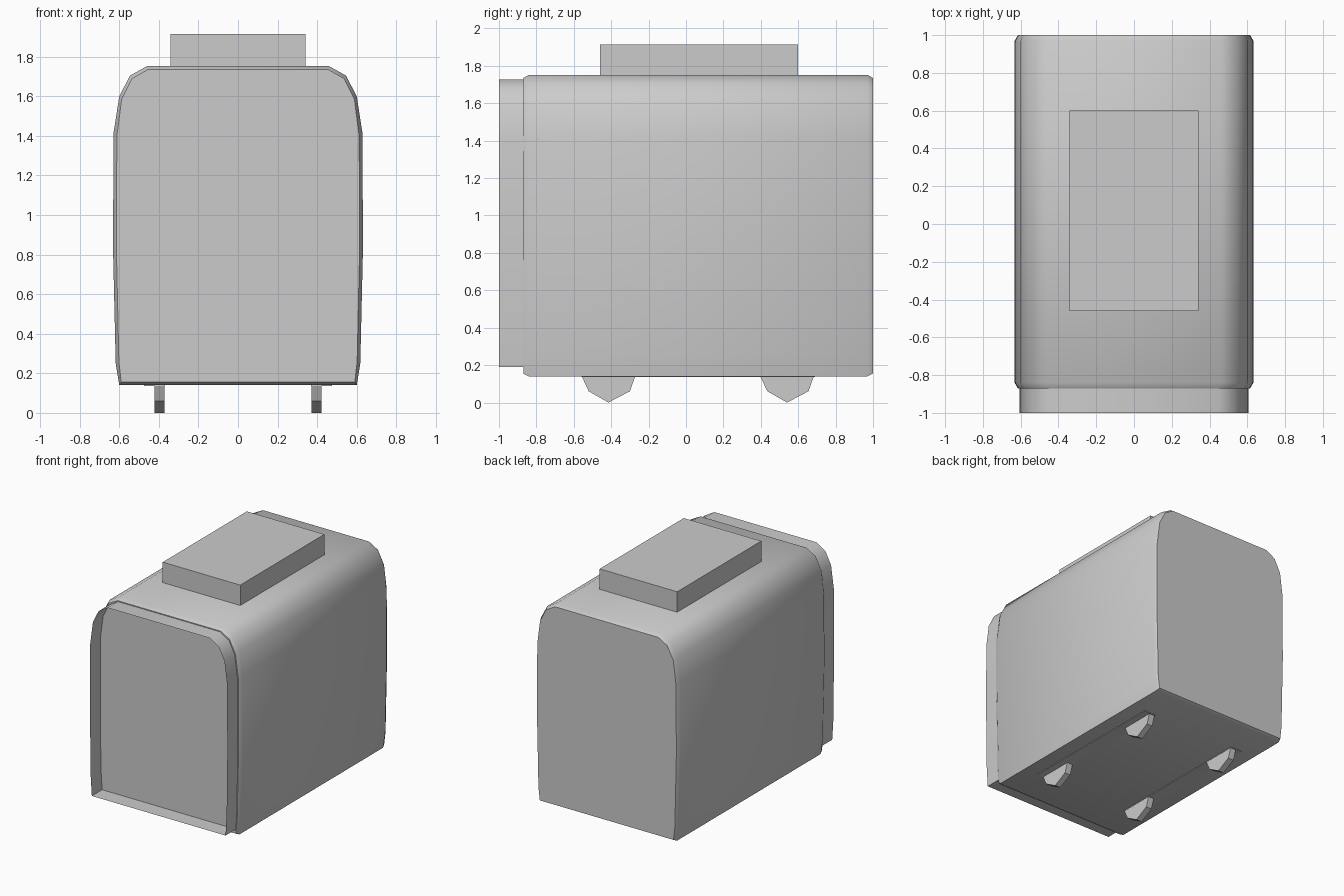
import bpy, bmesh, math

if "Cube" in bpy.data.objects:
    bpy.data.objects.remove(bpy.data.objects["Cube"], do_unlink=True)

grey = bpy.data.materials.new("plain grey")
grey.use_nodes = True
grey.diffuse_color = (0.6, 0.6, 0.6, 1)
grey.node_tree.nodes["Principled BSDF"].inputs["Base Color"].default_value = (0.6, 0.6, 0.6, 1)


def finish(name, bm, smooth=False):
    bmesh.ops.recalc_face_normals(bm, faces=bm.faces)
    mesh = bpy.data.meshes.new(name)
    bm.to_mesh(mesh)
    bm.free()
    mesh.materials.append(grey)
    obj = bpy.data.objects.new(name, mesh)
    bpy.context.collection.objects.link(obj)
    if smooth:
        bpy.ops.object.select_all(action='DESELECT')
        obj.select_set(True)
        bpy.context.view_layer.objects.active = obj
        bpy.ops.object.shade_smooth_by_angle(angle=math.radians(40))
    return obj


def mirrored(half):
    """Close a right-hand outline with its mirror image."""
    return half + [(-x, z) for x, z in reversed(half)]


def loft(name, sections, caps=True, smooth=False):
    """Join outlines, each given as (y, points), along y."""
    bm = bmesh.new()
    rings = [[bm.verts.new((x, y, z)) for x, z in pts] for y, pts in sections]
    count = len(rings[0])
    for a, b in zip(rings, rings[1:]):
        for i in range(count):
            j = (i + 1) % count
            bm.faces.new((a[i], a[j], b[j], b[i]))
    if caps:
        bm.faces.new(rings[0])
        bm.faces.new(rings[-1])
    return finish(name, bm, smooth)


def box(name, x0, x1, y0, y1, z0, z1):
    return loft(name, [(y, [(x0, z0), (x1, z0), (x1, z1), (x0, z1)]) for y in (y0, y1)])


# Rounded body with softly chamfered ends
outer = mirrored([(0.60, 0.14), (0.618, 0.25), (0.632, 0.85), (0.628, 1.42),
                  (0.60, 1.60), (0.545, 1.705), (0.46, 1.752)])
inner = mirrored([(0.59, 0.155), (0.602, 0.26), (0.615, 0.85), (0.612, 1.40),
                  (0.588, 1.585), (0.535, 1.69), (0.455, 1.735)])
loft("body", [(-0.87, inner), (-0.84, outer), (0.97, outer), (1.0, inner)], smooth=True)

# Thin open collar around the recessed front panel
collar = mirrored([(0.59, 0.19), (0.60, 0.35), (0.606, 0.85), (0.604, 1.40),
                   (0.58, 1.58), (0.53, 1.68), (0.45, 1.728)])
loft("front_collar", [(-1.0, collar), (-0.87, collar)], caps=False, smooth=True)

# Raised block on the top
box("top_block", -0.342, 0.342, -0.46, 0.60, 1.74, 1.915)

# Feet: pointed plates hanging from a thin rail on each side
for side, s in (("left", 1), ("right", -1)):
    x0, x1 = sorted((s * 0.37, s * 0.475))
    box(side + "_foot_rail", x0, x1, -0.56, 0.69, 0.136, 0.15)
    for end, y in (("front", -0.415), ("back", 0.54)):
        outline = [(-0.145, 0.145), (-0.105, 0.06), (0, 0), (0.115, 0.06), (0.145, 0.145)]
        bm = bmesh.new()
        face = bm.faces.new([bm.verts.new((s * 0.372, y + dy, z)) for dy, z in outline])
        ext = bmesh.ops.extrude_face_region(bm, geom=[face], use_keep_orig=True)
        moved = [v for v in ext["geom"] if isinstance(v, bmesh.types.BMVert)]
        bmesh.ops.translate(bm, verts=moved, vec=(s * 0.05, 0, 0))
        finish(f"{end}_{side}_foot", bm)
